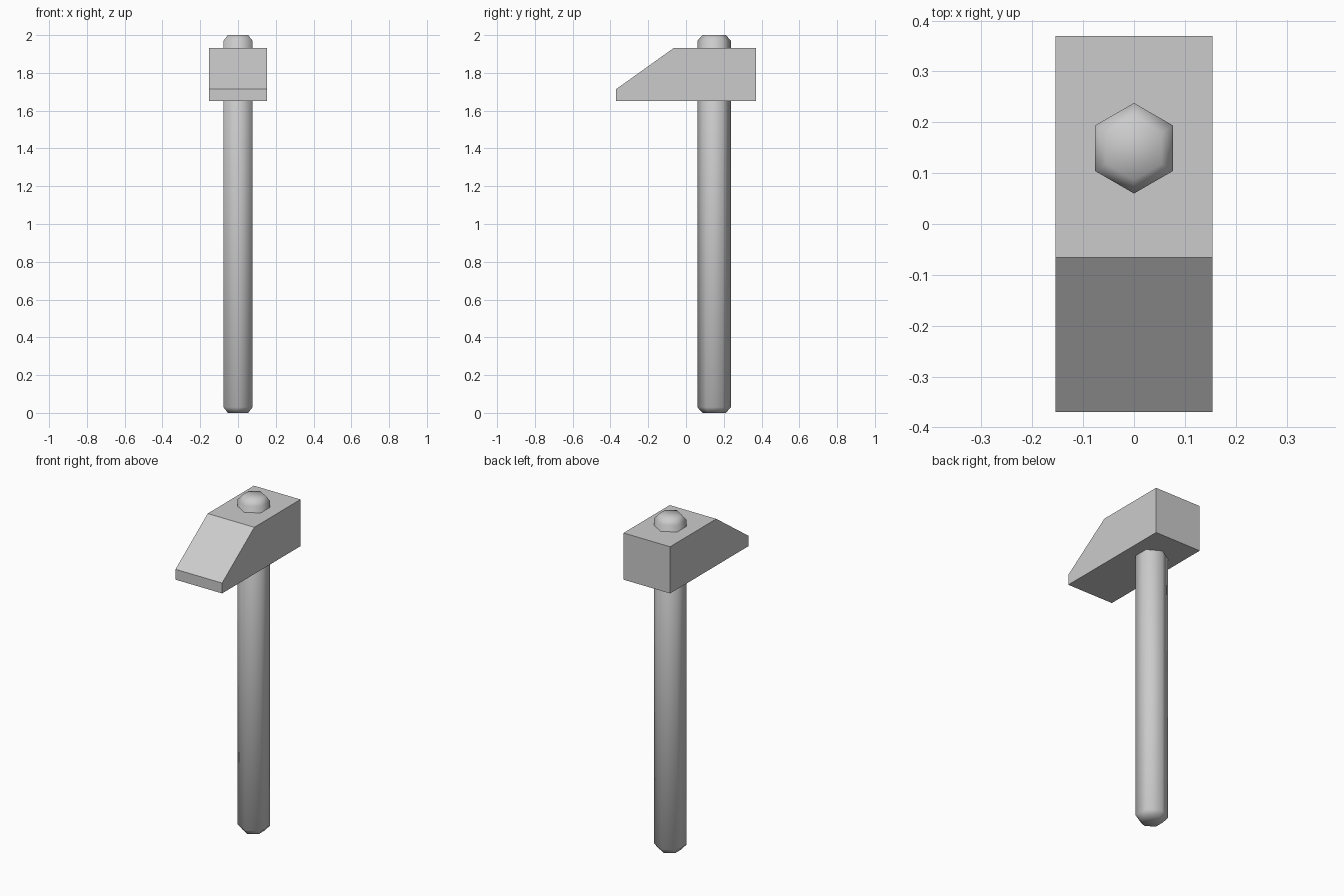
import bpy, bmesh
from math import cos, sin, pi

if "Cube" in bpy.data.objects:
    bpy.data.objects.remove(bpy.data.objects["Cube"])


def make_object(name, bm, smooth):
    bmesh.ops.recalc_face_normals(bm, faces=bm.faces)
    for f in bm.faces:
        f.smooth = smooth
    mesh = bpy.data.meshes.new(name)
    bm.to_mesh(mesh)
    bm.free()
    obj = bpy.data.objects.new(name, mesh)
    bpy.context.collection.objects.link(obj)
    return obj


# Handle: smooth-shaded hexagonal shaft with chamfered ends
bm = bmesh.new()
rings = []
for z, r in [(0, 0.062), (0.03, 0.089), (1.97, 0.089), (2.0, 0.062)]:
    rings.append([bm.verts.new((r * cos(pi / 2 + i * pi / 3),
                                0.149 + r * sin(pi / 2 + i * pi / 3), z))
                  for i in range(6)])
for low, high in zip(rings, rings[1:]):
    for i in range(6):
        j = (i + 1) % 6
        bm.faces.new((low[i], low[j], high[j], high[i]))
bm.faces.new(rings[0])
bm.faces.new(rings[-1])
make_object("handle", bm, True)

# Head: side profile with a sloping wedge, extruded across x
profile = [(-0.37, 1.652), (0.37, 1.652), (0.37, 1.931),
           (-0.066, 1.931), (-0.37, 1.714)]
bm = bmesh.new()
side = bm.faces.new([bm.verts.new((-0.154, y, z)) for y, z in profile])
ext = bmesh.ops.extrude_face_region(bm, geom=[side], use_keep_orig=True)
bmesh.ops.translate(bm, vec=(0.308, 0, 0),
                    verts=[g for g in ext["geom"] if isinstance(g, bmesh.types.BMVert)])
make_object("hammer_head", bm, False)
